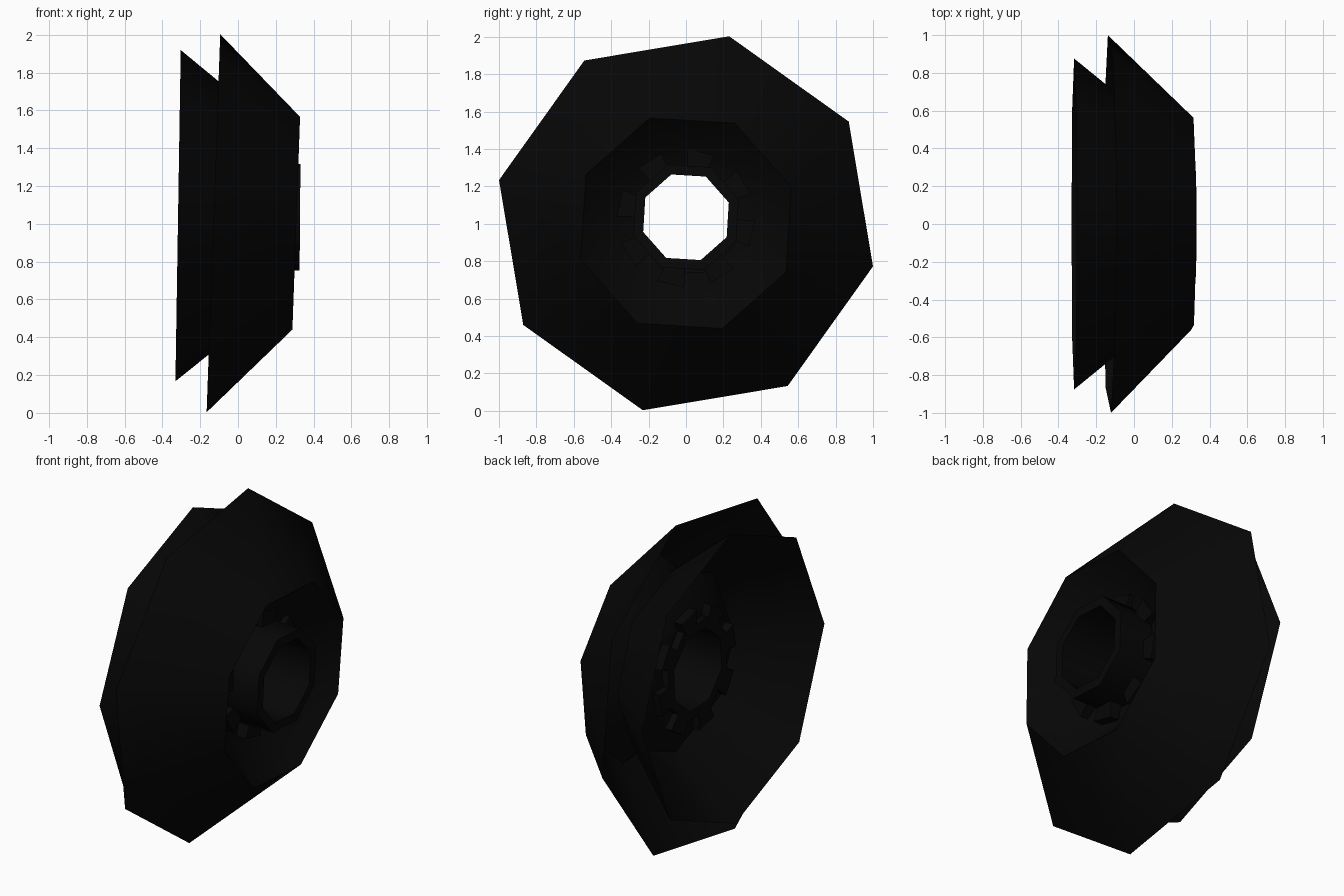
import bpy, math

if "Cube" in bpy.data.objects:
    bpy.data.objects.remove(bpy.data.objects["Cube"])

SIDES = 8
START = math.radians(32)
TWIST = math.radians(13)

black = bpy.data.materials.new("matte black")
black.diffuse_color = (0.002, 0.002, 0.002, 1)
black.use_nodes = True
black.node_tree.nodes["Principled BSDF"].inputs["Base Color"].default_value = black.diffuse_color


def lathe(name, profile, tilt=0.0, lift=1.0, closed=False):
    """Spin (radius, x, turn) points around the x axis into octagon rings, leaning by tilt."""
    verts, faces = [], []
    for r, x, turn in profile:
        for i in range(SIDES):
            a = START + turn * TWIST + 2 * math.pi * i / SIDES
            y, z = r * math.cos(a), r * math.sin(a)
            verts.append((x + tilt * z, y, z + lift))
    n = len(profile)
    for j in range(n if closed else n - 1):
        k = (j + 1) % n
        for i in range(SIDES):
            m = (i + 1) % SIDES
            faces.append((j * SIDES + i, j * SIDES + m, k * SIDES + m, k * SIDES + i))
    obj = add_mesh(name, verts, faces)
    obj.select_set(True)
    bpy.context.view_layer.objects.active = obj
    bpy.ops.object.shade_smooth_by_angle(angle=math.radians(60))
    obj.select_set(False)
    return obj


def add_mesh(name, verts, faces):
    mesh = bpy.data.meshes.new(name)
    mesh.from_pydata(verts, [], faces)
    mesh.materials.append(black)
    obj = bpy.data.objects.new(name, mesh)
    bpy.context.collection.objects.link(obj)
    return obj


# Large tapered shell, its narrow end twisted, with a deep funnel sunk into it
lathe("outer_cone", [(1.026, -0.13, 0), (0.595, 0.308, -1), (0.4, 0.12, -1), (0.28, 0.1, -1)],
      tilt=0.036, lift=1.003)

# Smaller shell nested inside, open towards -x as a bowl
lathe("inner_cone", [(0.876, -0.317, 1), (0.74, -0.15, 1), (0.55, 0.08, 1),
                     (0.4, -0.03, 1), (0.27, -0.04, 1)], tilt=0.016, lift=1.043)

# Hollow hub through the middle
lathe("hub_tube", [(0.298, 0.328, -1), (0.242, 0.328, -1), (0.242, -0.08, -1), (0.298, -0.08, -1)],
      tilt=0.008, lift=1.035, closed=True)

# Lugs around the hub, standing out of the web on both sides
quads = [(0, 1, 3, 2), (4, 6, 7, 5), (0, 4, 5, 1), (2, 3, 7, 6), (0, 2, 6, 4), (1, 5, 7, 3)]
for i in range(SIDES):
    a = START + 2 * math.pi * i / SIDES
    corners = []
    for x in (-0.08, 0.16):
        for r in (0.27, 0.37):
            for da in (-0.2, 0.2):
                corners.append((x, r * math.cos(a + da), 1.03 + r * math.sin(a + da)))
    add_mesh("hub_lug_%d" % (i + 1), corners, quads)
